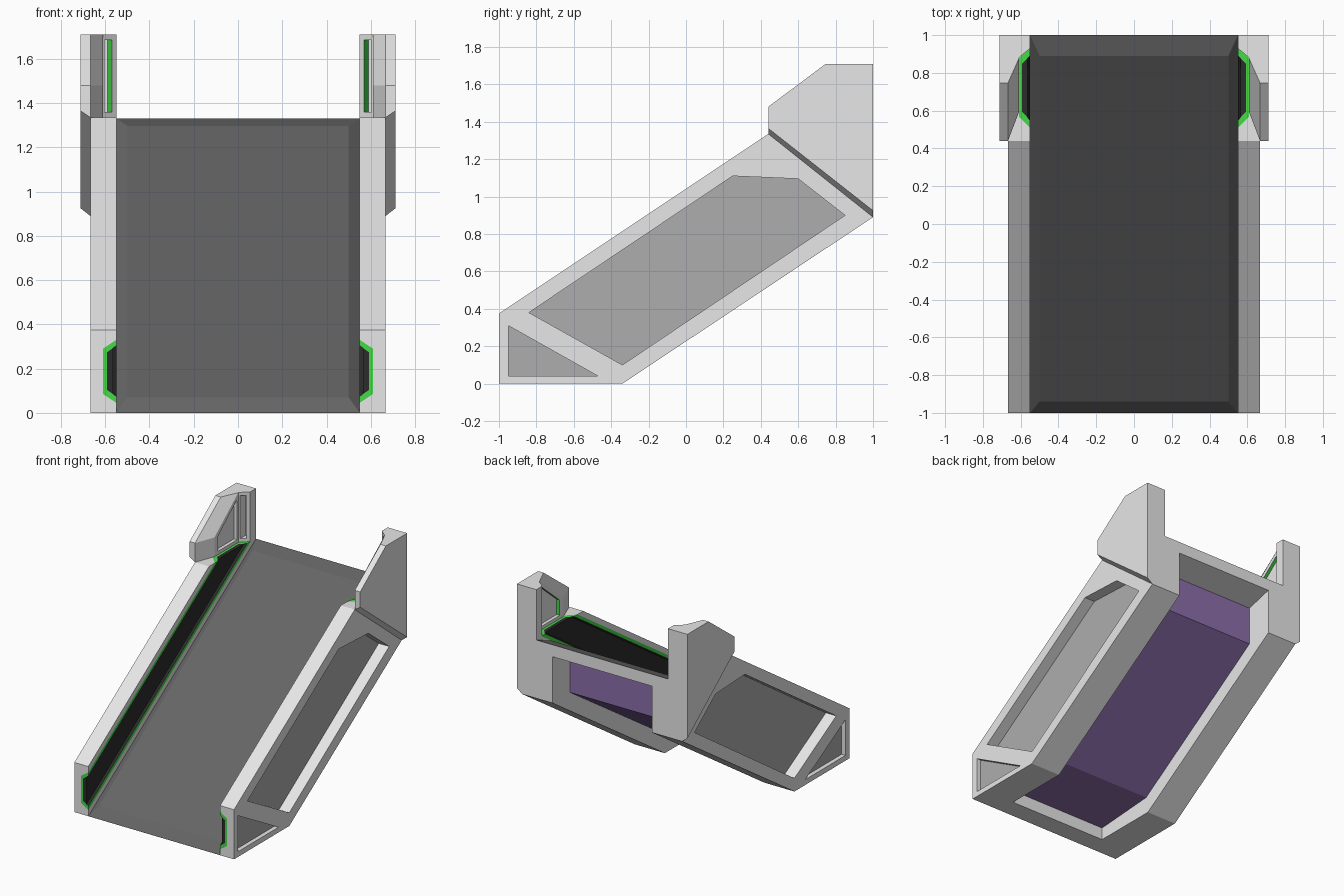
import bpy
import bmesh

cube = bpy.data.objects.get("Cube")
if cube:
    bpy.data.objects.remove(cube, do_unlink=True)

# Palette shared by every part
COLOURS = {
    "light_grey": (0.8, 0.8, 0.8),
    "mid_grey": (0.42, 0.42, 0.42),
    "deck_grey": (0.13, 0.13, 0.13),
    "black": (0.025, 0.025, 0.025),
    "green": (0.06, 0.7, 0.065),
    "purple": (0.26, 0.155, 0.4),
}
LIGHT, MID, DECK, BLACK, GREEN, PURPLE = range(len(COLOURS))
palette = []
for name, rgb in COLOURS.items():
    mat = bpy.data.materials.new(name)
    mat.use_nodes = True
    mat.diffuse_color = (*rgb, 1)
    mat.node_tree.nodes["Principled BSDF"].inputs["Base Color"].default_value = (*rgb, 1)
    palette.append(mat)


def loft(name, rings, base=LIGHT, caps=None, sides=None):
    """Solid through matching rings; sides maps an edge number to a colour."""
    caps = base if caps is None else caps
    bm = bmesh.new()
    loops = [[bm.verts.new(p) for p in ring] for ring in rings]
    for ring in (loops[0], loops[-1]):
        bm.faces.new(ring).material_index = caps
    for a, b in zip(loops, loops[1:]):
        n = len(a)
        for i in range(n):
            j = (i + 1) % n
            face = bm.faces.new((a[i], a[j], b[j], b[i]))
            face.material_index = (sides or {}).get(i, base)
    bmesh.ops.recalc_face_normals(bm, faces=bm.faces)
    mesh = bpy.data.meshes.new(name)
    bm.to_mesh(mesh)
    bm.free()
    for mat in palette:
        mesh.materials.append(mat)
    obj = bpy.data.objects.new(name, mesh)
    bpy.context.scene.collection.objects.link(obj)
    return obj


def across(profile, x):
    """Ring from a (y, z) profile at one x."""
    return [(x, y, z) for y, z in profile]


def plan(outline, z, s):
    """Ring from an (x, y) outline at one height, mirrored by s."""
    return [(x * s, y, z) for x, y in outline]


def cut(obj, cutters):
    """Subtract the cutters, keep their face colours, then remove them."""
    for cutter in cutters:
        cutter.hide_render = True
        mod = obj.modifiers.new("cut", 'BOOLEAN')
        mod.operation = 'DIFFERENCE'
        mod.solver = 'EXACT'
        mod.object = cutter
    bpy.context.view_layer.update()
    graph = bpy.context.evaluated_depsgraph_get()
    mesh = bpy.data.meshes.new_from_object(obj.evaluated_get(graph))
    obj.modifiers.clear()
    obj.data = mesh
    for cutter in cutters:
        bpy.data.objects.remove(cutter, do_unlink=True)


# Central wedge with a purple-lined hollow open below and behind
wedge = [(-1, 0), (-0.34, 0), (1, 0.89), (1, 1.33)]
hollow = [(-0.85, -0.2), (-0.85, 0.095), (-0.36, 0.13), (0.79, 0.89),
          (0.79, 1.185), (1, 1.24), (1.2, 1.29), (1.2, -0.2)]
body = loft("ramp_body", [across(wedge, x) for x in (-0.55, 0.55)])
cut(body, [loft("hollow_cutter", [across(hollow, x) for x in (-0.415, 0.415)],
                sides={1: PURPLE, 2: PURPLE, 3: PURPLE})])

# Raised walking surface with bevelled border
loft("ramp_deck",
     [[(-0.55, -1, 0), (0.55, -1, 0), (0.55, 1, 1.33), (-0.55, 1, 1.33)],
      [(-0.5, -0.94, 0.07), (0.5, -0.94, 0.07), (0.5, 0.89, 1.297), (-0.5, 0.89, 1.297)]],
     base=DECK)

RAIL = [(-1, 0), (-0.34, 0), (1, 0.89), (1, 1.335), (0.44, 1.335), (-1, 0.375)]
LONG_PANEL = [(-0.84, 0.38), (-0.34, 0.1), (0.85, 0.9), (0.6, 1.095), (0.25, 1.11)]
FOOT_PANEL = [(-0.95, 0.31), (-0.95, 0.04), (-0.47, 0.04)]
GROOVE = [(0.61, 0.29), (0.61, 0.085), (0.55, 0.045), (0.5, 0.045), (0.5, 0.33), (0.55, 0.33)]
LINER = [(0.55, 0.33), (0.61, 0.29), (0.61, 0.085), (0.55, 0.045),
         (0.55, 0.075), (0.593, 0.104), (0.593, 0.273), (0.55, 0.303)]
FILL = [(0.593, 0.104), (0.593, 0.273), (0.565, 0.293), (0.565, 0.085)]
WING_OUT = [(0.44, 1.365), (0.44, 1.48), (0.747, 1.71), (1, 1.71), (1, 0.925)]
WING_IN = [(0.44, 1.335), (0.44, 1.48), (0.747, 1.71), (1, 1.71), (1, 0.89)]
BACK = [(0.61, 0.88), (0.55, 0.93), (0.55, 1), (0.667, 1)]
LOW = [(0.667, 0.44), (0.61, 0.59)] + BACK
HIGH = [(0.667, 0.747), (0.61, 0.875)] + BACK
WALL_PANEL = [(0.635, 1.36), (0.635, 1.475), (0.85, 1.655), (0.86, 1.655), (0.86, 1.36)]
NICHE = [(0.56, 0.895), (0.59, 0.95), (0.604, 0.95), (0.604, 0.87)]
SLOPE = 0.666
FLOOR = 1.335


def along(section, s):
    """Rings that carry an (x, z) section up the slope to the rail's flat top."""
    return [[(x * s, -1, z) for x, z in section],
            [(x * s, -1 + (FLOOR - z) / SLOPE, FLOOR) for x, z in section]]


def recess(panel, depth_x, s):
    """Cutter for an outer panel whose floor lies at depth_x."""
    return loft("panel_cutter", [across(panel, x * s) for x in (depth_x, 0.8)], caps=MID)


for side, s in (("left", 1), ("right", -1)):
    # Side rail with an inner groove, a shallow foot panel and a deep long panel
    rail = loft(side + "_rail", [across(RAIL, x * s) for x in (0.55, 0.667)])
    ends = [[(x * s, y, z + SLOPE * (y + 1)) for x, z in GROOVE] for y in (-1.2, 1.6)]
    cut(rail, [loft("groove_cutter", ends, base=GREEN),
               recess(FOOT_PANEL, 0.635, s), recess(LONG_PANEL, 0.58, s)])

    # Green groove liner, black inside, and the black band that fills it
    liner = loft(side + "_groove_liner", along(LINER, s), base=GREEN,
                 sides={4: BLACK, 5: BLACK, 6: BLACK})
    band = loft(side + "_black_band", along(FILL, s), base=BLACK)
    for part in (liner, band):
        cut(part, [recess(LONG_PANEL, 0.58, s)])

    # Upper wing, its lower edge chamfered into the rail
    loft(side + "_wing", [across(WING_IN, 0.667 * s), across(WING_OUT, 0.712 * s)])

    # Inner wing block with a green-edged wall panel and a corner light niche
    block = loft(side + "_wing_block",
                 [plan(LOW, FLOOR, s), plan(LOW, 1.48, s), plan(HIGH, 1.71, s)])
    cut(block, [
        loft("wall_cutter", [across(WALL_PANEL, x * s) for x in (0.58, 0.635)],
             sides={0: GREEN, 1: GREEN}),
        loft("niche_cutter", [plan(NICHE, z, s) for z in (1.36, 1.685)],
             sides={0: GREEN}),
    ])
